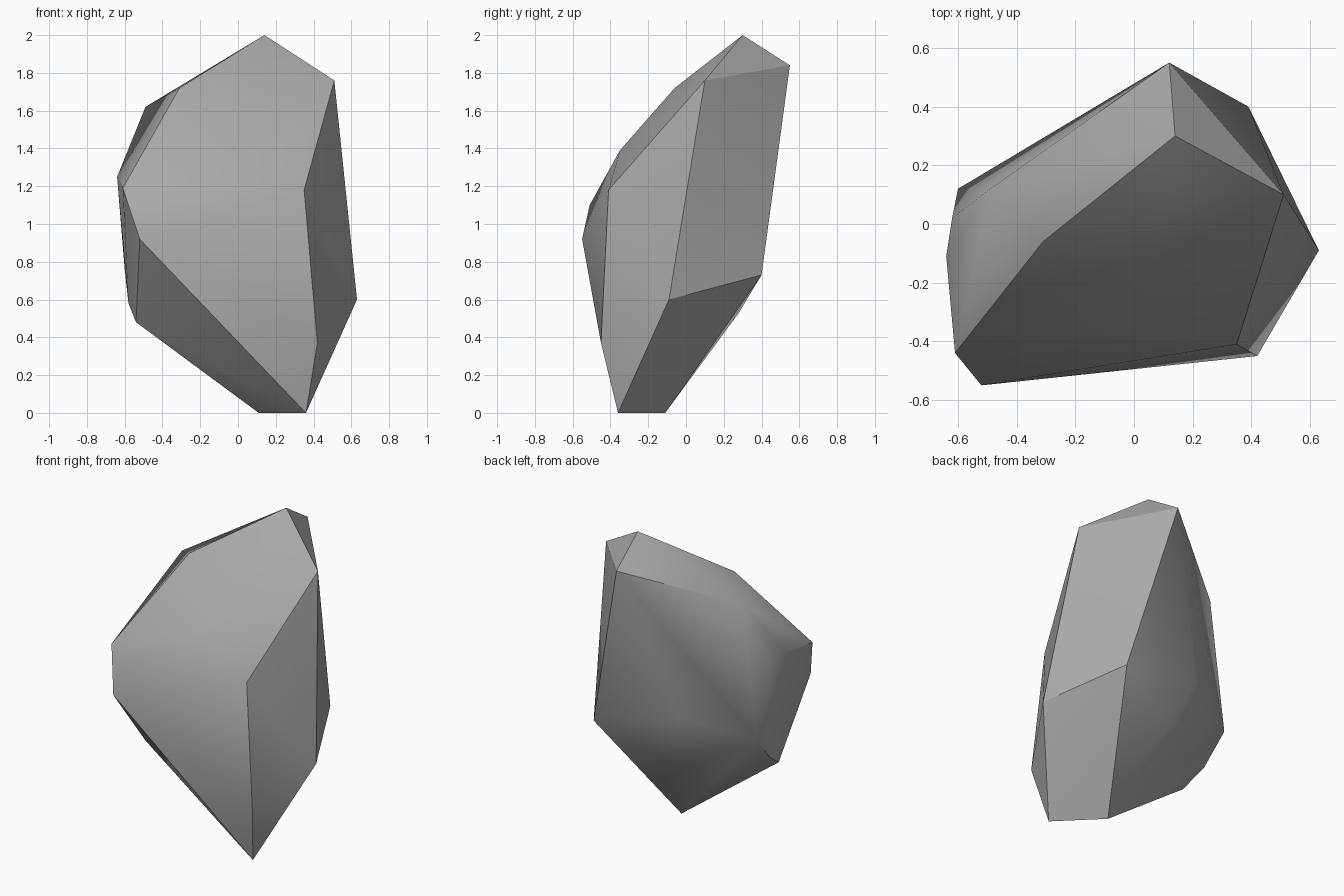
import bpy
import bmesh
import math

default_cube = bpy.data.objects.get("Cube")
if default_cube:
    bpy.data.objects.remove(default_cube, do_unlink=True)


def make_material(name, colour):
    material = bpy.data.materials.new(name)
    material.use_nodes = True
    material.diffuse_color = colour
    shader = material.node_tree.nodes["Principled BSDF"]
    shader.inputs["Base Color"].default_value = colour
    shader.inputs["Roughness"].default_value = 0.9
    return material


# Corner points of the boulder, grouped by region
crown = [(.14, .3, 2), (.12, .55, 1.84), (.51, .1, 1.76),
         (-.31, -.06, 1.72), (-.49, .12, 1.62), (.17, .12, 1.86)]
front = [(.35, -.41, 1.18), (-.52, -.55, .92), (-.61, -.44, 1.19),
         (.42, -.45, .37), (-.03, -.35, 1.39), (-.5, -.51, 1.1)]
right_flank = [(-.64, -.11, 1.25), (-.62, .02, 1.2), (-.6, .12, .76),
               (-.54, -.19, .48), (-.58, -.04, .58)]
left_and_back = [(.63, -.09, .6), (.39, .4, .73),
                 (-.04, .28, .53), (-.2, .33, .87)]
foot = [(.36, -.36, 0), (.11, -.11, 0)]


def build_hull(name, points, material):
    """Wrap the points in a closed faceted shell."""
    bm = bmesh.new()
    for point in points:
        bm.verts.new(point)
    bmesh.ops.convex_hull(bm, input=bm.verts[:], use_existing_faces=False)
    # Drop any points that ended up inside the shell
    loose = [vert for vert in bm.verts if not vert.link_faces]
    bmesh.ops.delete(bm, geom=loose, context="VERTS")
    bmesh.ops.recalc_face_normals(bm, faces=bm.faces[:])
    mesh = bpy.data.meshes.new(name)
    bm.to_mesh(mesh)
    bm.free()
    mesh.materials.append(material)
    shell = bpy.data.objects.new(name, mesh)
    bpy.context.collection.objects.link(shell)
    return shell


# Boulder: soft facets with crisp ridges
stone_grey = make_material("stone grey", (.4, .4, .4, 1))
boulder = build_hull("boulder", crown + front + right_flank + left_and_back + foot, stone_grey)
bpy.ops.object.select_all(action="DESELECT")
boulder.select_set(True)
bpy.context.view_layer.objects.active = boulder
bpy.ops.object.shade_smooth_by_angle(angle=math.radians(30))
